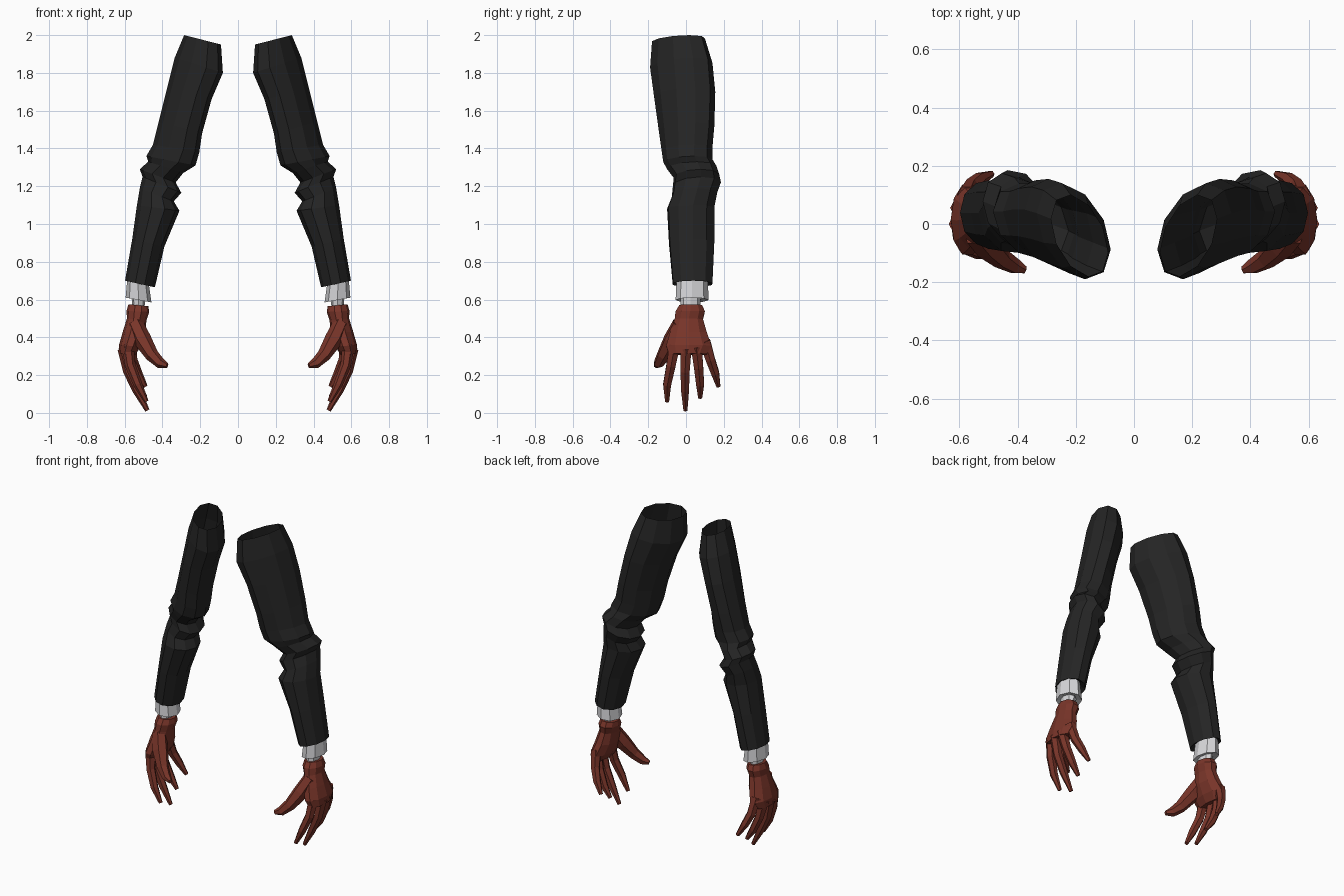
import bpy, bmesh
from math import sin, cos, pi
from mathutils import Vector

cube = bpy.data.objects.get("Cube")
if cube:
    bpy.data.objects.remove(cube)


def material(name, colour):
    mat = bpy.data.materials.new(name)
    mat.use_nodes = True
    mat.diffuse_color = (*colour, 1)
    mat.node_tree.nodes["Principled BSDF"].inputs["Base Color"].default_value = (*colour, 1)
    return mat


BLACK = material("black cloth", (.018, .018, .018))
WHITE = material("white cloth", (.68, .68, .70))
BROWN = material("red brown skin", (.19, .035, .022))


def loft(name, rings, mat, cap_start=False, cap_end=False):
    """Skin a list of point rings, once for each side of the body."""
    for side, sign in (("left", 1), ("right", -1)):
        bm = bmesh.new()
        loops = [[bm.verts.new((sign * p.x, p.y, p.z)) for p in ring] for ring in rings]
        for a, b in zip(loops, loops[1:]):
            n = len(a)
            for i in range(n):
                j = (i + 1) % n
                quad = (a[i], a[j], b[j], b[i])
                bm.faces.new(quad if sign < 0 else quad[::-1])
        if cap_start:
            bm.faces.new(loops[0])
        if cap_end:
            bm.faces.new(loops[-1])
        bmesh.ops.recalc_face_normals(bm, faces=bm.faces)
        mesh = bpy.data.meshes.new(side + "_" + name)
        bm.to_mesh(mesh)
        bm.free()
        mesh.materials.append(mat)
        obj = bpy.data.objects.new(side + "_" + name, mesh)
        bpy.context.collection.objects.link(obj)


def section(z_in, x_in, z_out, x_out, front, back, skew=0, sides=10):
    """Tilted oval slice given by its inner, outer, front and back limits."""
    angles = [2 * pi * i / sides for i in range(sides)]
    top = max(abs(sin(a + skew)) for a in angles)
    ring = []
    for a in angles:
        t = (1 + cos(a)) / 2
        s = (1 + sin(a + skew) / top) / 2
        ring.append(Vector((x_in + (x_out - x_in) * t,
                            front + (back - front) * s,
                            z_in + (z_out - z_in) * t)))
    return ring


def tube(path, radii, sides=6):
    """Rings square to a path, for fingers."""
    pts = [Vector(p) for p in path]
    rings = []
    for i, p in enumerate(pts):
        d = (pts[min(i + 1, len(pts) - 1)] - pts[max(i - 1, 0)]).normalized()
        u = d.cross(Vector((0, 1, 0))).normalized()
        v = d.cross(u)
        rings.append([p + radii[i] * (u * cos(2 * pi * k / sides) + v * sin(2 * pi * k / sides))
                      for k in range(sides)])
    return rings


# Jacket sleeve with folds at the elbow, open at the shoulder
sleeve = [
    (1.95, .09, 2.0, .285, -.18, .10),
    (1.80, .08, 1.88, .335, -.19, .14),
    (1.66, .14, 1.72, .375, -.17, .155),
    (1.48, .19, 1.54, .42, -.145, .15),
    (1.38, .205, 1.42, .45, -.13, .14),
    (1.31, .225, 1.36, .485, -.12, .14),
    (1.27, .29, 1.33, .475, -.10, .16),
    (1.22, .33, 1.29, .52, -.065, .175),
    (1.165, .30, 1.25, .505, -.07, .185),
    (1.12, .34, 1.19, .52, -.075, .165),
    (1.07, .31, 1.10, .535, -.10, .15),
    (.88, .39, .92, .56, -.09, .15),
    (.665, .44, .70, .598, -.07, .14),
    (.69, .47, .71, .58, -.05, .11),
]
last = len(sleeve) - 1
loft("sleeve", [section(*s, skew=.42 * (1 - i / last)) for i, s in enumerate(sleeve)], BLACK)

# Shirt cuff and the narrower band inside it
loft("cuff", [section(*s, sides=8) for s in (
    (.70, .475, .72, .585, -.05, .115),
    (.585, .458, .61, .595, -.055, .12),
    (.595, .49, .615, .565, -.03, .085))], WHITE)
loft("shirt_band", [section(*s, sides=8) for s in (
    (.63, .49, .64, .565, -.03, .08),
    (.55, .495, .56, .56, -.03, .075))], WHITE, True, True)

# Palm, from wrist to knuckles
loft("palm", [section(*s) for s in (
    (.565, .475, .575, .58, -.035, .085),
    (.535, .47, .54, .59, -.055, .10),
    (.49, .485, .50, .588, -.06, .09),
    (.42, .49, .43, .61, -.085, .11),
    (.35, .515, .36, .63, -.105, .135),
    (.305, .545, .315, .63, -.09, .11))], BROWN, True, True)

# Fingers and thumb
fingers = {
    "index_finger": [(.585, -.06, .36), (.57, -.08, .25), (.53, -.10, .15), (.485, -.10, .06)],
    "middle_finger": [(.605, 0, .34), (.58, -.005, .22), (.535, -.005, .12), (.48, -.003, .013)],
    "ring_finger": [(.60, .055, .35), (.575, .067, .24), (.535, .075, .15), (.49, .075, .08)],
    "little_finger": [(.575, .10, .38), (.56, .13, .28), (.53, .155, .21), (.49, .172, .14)],
}
for name, path in fingers.items():
    loft(name, tube(path, (.033, .028, .024, .012)), BROWN, True, True)

thumb = [(.545, -.03, .47), (.505, -.075, .385), (.455, -.12, .305), (.41, -.145, .262), (.375, -.158, .25)]
loft("thumb", tube(thumb, (.045, .048, .036, .028, .014)), BROWN, True, True)
